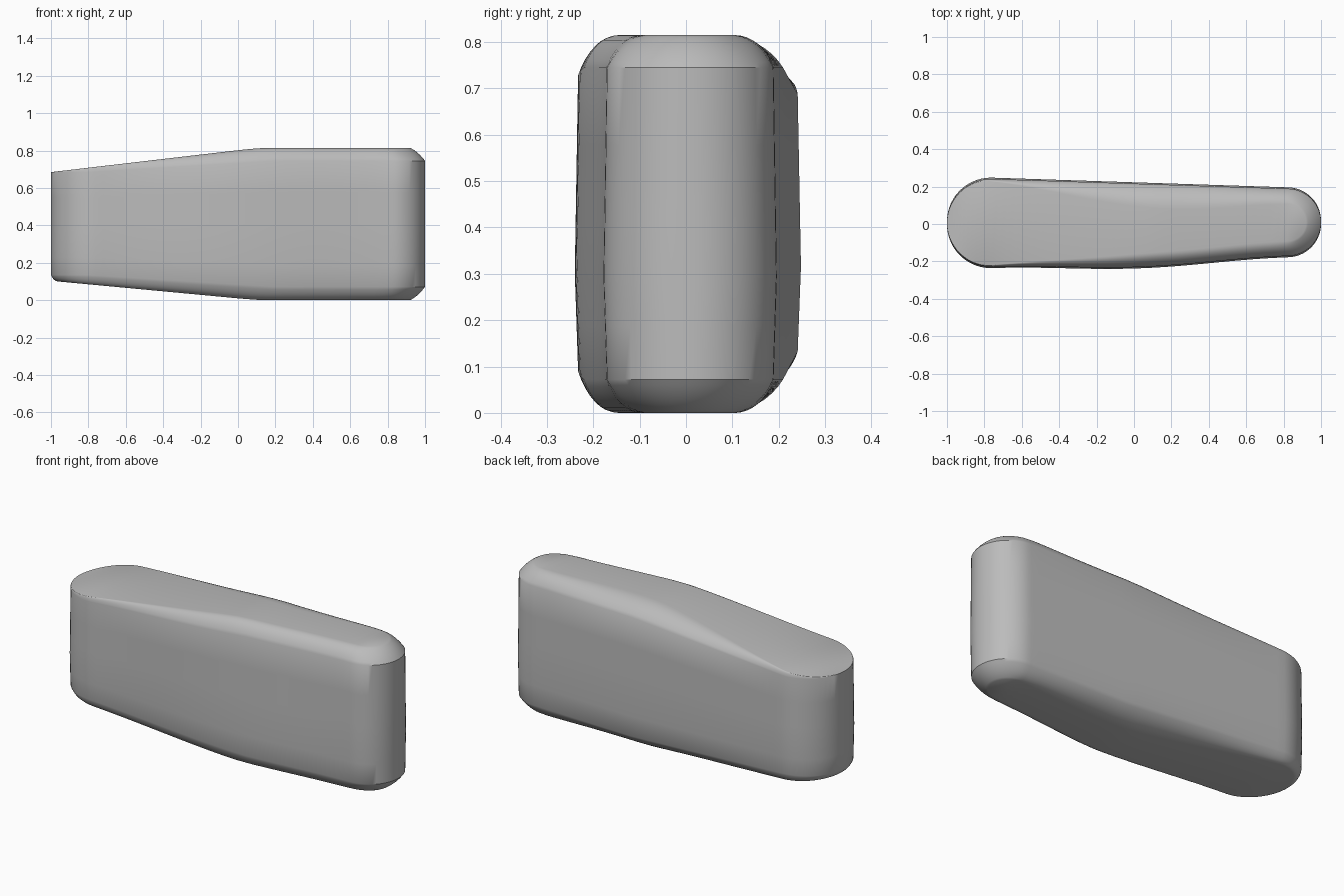
import bpy, bmesh, math
from mathutils import Vector

cube = bpy.data.objects.get("Cube")
if cube:
    bpy.data.objects.remove(cube, do_unlink=True)

grey = bpy.data.materials.new("plain grey")
grey.use_nodes = True
colour = (0.5, 0.5, 0.5, 1)
grey.diffuse_color = colour
grey.node_tree.nodes["Principled BSDF"].inputs["Base Color"].default_value = colour


def ramp(x, *keys):
    """Linear interpolation through (x, value) keys."""
    if x <= keys[0][0]:
        return keys[0][1]
    for (a, va), (b, vb) in zip(keys, keys[1:]):
        if x <= b:
            return va + (vb - va) * (x - a) / (b - a)
    return keys[-1][1]


def smooth(t):
    t = min(max(t, 0), 1)
    return t * t * (3 - 2 * t)


ARC, MID = 14, 36
LEFT_C, LEFT_R = -0.765, 0.235
RIGHT_C, RIGHT_R = 0.82, 0.18


# Plan outline: one long side from the left tip to the right tip
def side(sign):
    pts = []
    for i in range(ARC):
        a = math.pi / 2 * i / ARC
        pts.append(Vector((LEFT_C - LEFT_R * math.cos(a), 0.006 + sign * LEFT_R * math.sin(a))))
    for i in range(MID + 1):
        t = i / MID
        x = LEFT_C + (RIGHT_C - LEFT_C) * t
        y = sign * (LEFT_R + (RIGHT_R - LEFT_R) * t) + 0.006 + 0.003 * t
        if sign < 0:
            y -= 0.03 * math.sin(math.pi * t) ** 2
        pts.append(Vector((x, y)))
    for i in range(1, ARC + 1):
        a = math.pi / 2 * i / ARC
        pts.append(Vector((RIGHT_C + RIGHT_R * math.sin(a), 0.009 + sign * RIGHT_R * math.cos(a))))
    return pts


front, back = side(-1), side(1)
outline = front + back[-2:0:-1]
count, tip = len(outline), len(front) - 1
normals = []
for i in range(count):
    d = outline[(i + 1) % count] - outline[i - 1]
    normals.append(Vector((d.y, -d.x)).normalized())


# Heights of the caps and of the wall rims along the length
def cap_z(x, top):
    if top:
        return ramp(x, (-1, 0.685), (0, 0.802), (0.1, 0.812), (0.2, 0.815))
    return ramp(x, (-0.96, 0.1), (0, 0.01), (0.1, 0.002), (0.2, 0))


def rim_z(x, top):
    if top:
        return ramp(x, (-0.8, 0.685), (0.2, 0.745))
    return ramp(x, (-0.8, 0.135), (0.2, 0.072))


def inset(x, n, top):
    start = 0.004 if top else 0.04
    grow = smooth((x + 0.95) / 1.15)
    broad = 0.13 if n.y > 0 else 0.075
    broad += (0.08 - broad) * smooth((x - 0.2) / 0.7)
    return start + (broad - start) * grow


bm = bmesh.new()


def ring(points):
    return [bm.verts.new(p) for p in points]


# Rounded edge from the rim (step 0) to the cap (step 1)
def edge_ring(f, top):
    a0 = math.radians(30)
    a = a0 + (math.pi / 2 - a0) * f
    u = (math.cos(a0) - math.cos(a)) / math.cos(a0)
    w = (math.sin(a) - math.sin(a0)) / (1 - math.sin(a0))
    pts = []
    for p, n in zip(outline, normals):
        h = inset(p.x, n, top)
        mix = 0.6 * smooth((p.x - 0.75) / 0.2)
        uu, ww = u + (f - u) * mix, w + (f - w) * mix
        q = p - n * h * uu
        low, high = rim_z(p.x, top), cap_z((p - n * h).x, top)
        pts.append((q.x, q.y, low + (high - low) * ww))
    return ring(pts)


# Slightly bulging side wall
def wall_ring(f):
    pts = []
    for p, n in zip(outline, normals):
        q = p + n * 0.007 * abs(n.y) * ramp(f, (0, 0), (0.33, 1), (1, 0))
        a, b = rim_z(p.x, False), rim_z(p.x, True)
        pts.append((q.x, q.y, a + (b - a) * f))
    return ring(pts)


STEPS = 8
rings = [edge_ring(1 - k / STEPS, False) for k in range(STEPS + 1)]
rings += [wall_ring(f) for f in (0.17, 0.33, 0.5, 0.75)]
rings += [edge_ring(k / STEPS, True) for k in range(STEPS + 1)]
for lower, upper in zip(rings, rings[1:]):
    for i in range(count):
        j = (i + 1) % count
        bm.faces.new((lower[i], lower[j], upper[j], upper[i]))

# Caps span from the front edge to the back edge
for loop in (rings[0], rings[-1]):
    for i in range(tip):
        quad = [loop[i], loop[i + 1], loop[-i - 1], loop[-i]]
        bm.faces.new(list(dict.fromkeys(quad)))

bmesh.ops.remove_doubles(bm, verts=bm.verts[:], dist=0.0005)
bmesh.ops.recalc_face_normals(bm, faces=bm.faces[:])
mesh = bpy.data.meshes.new("tapered_body")
bm.to_mesh(mesh)
bm.free()
mesh.materials.append(grey)
body = bpy.data.objects.new("tapered_body", mesh)
bpy.context.collection.objects.link(body)
bpy.context.view_layer.objects.active = body
body.select_set(True)
bpy.ops.object.shade_smooth_by_angle(angle=math.radians(35))
